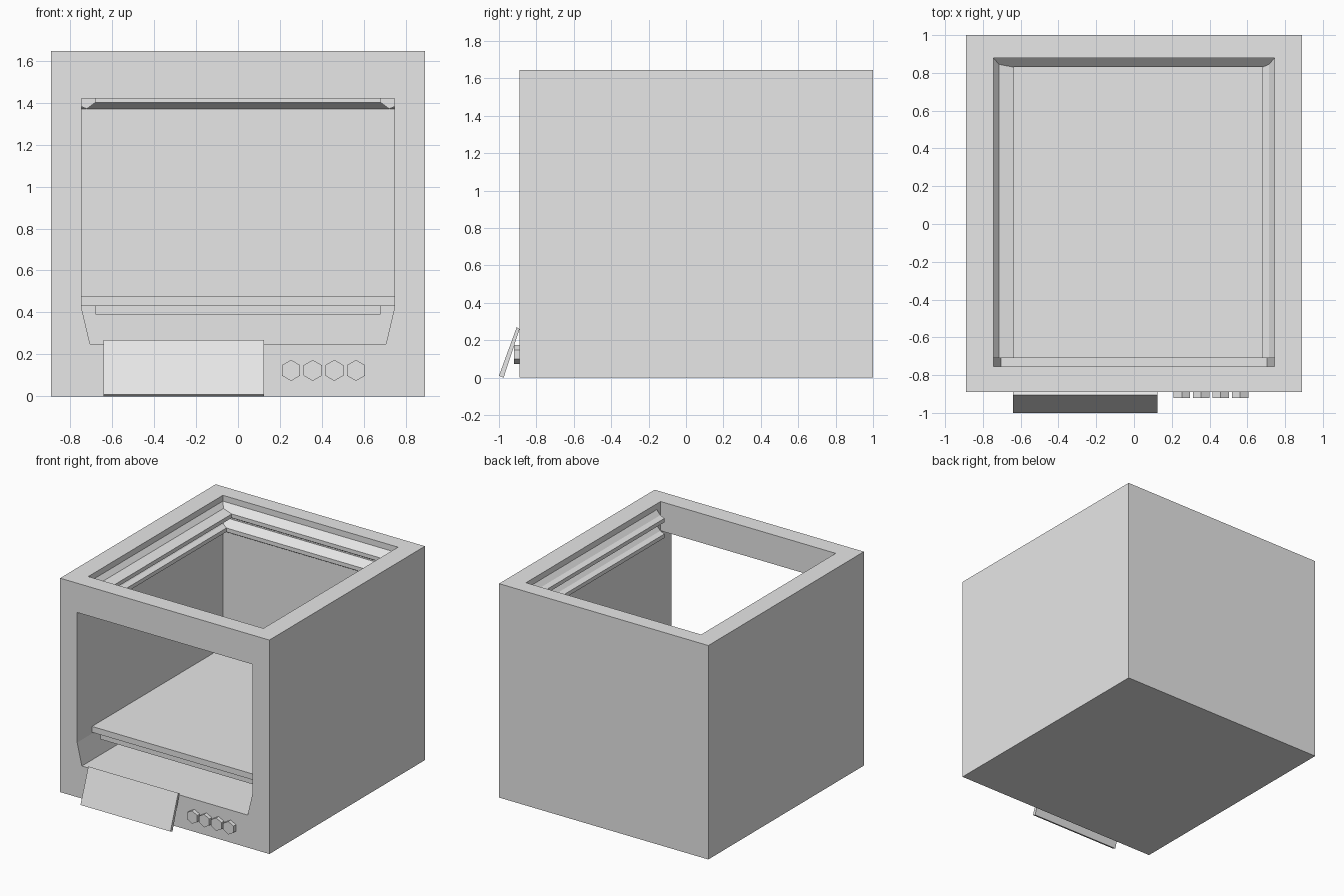
import bpy, bmesh, math
from mathutils import Vector

cube = bpy.data.objects.get("Cube")
if cube:
    bpy.data.objects.remove(cube)

grey = bpy.data.materials.new("light grey")
grey.use_nodes = True
grey.diffuse_color = (0.8, 0.8, 0.8, 1)
grey.node_tree.nodes["Principled BSDF"].inputs["Base Color"].default_value = grey.diffuse_color


def prism(name, profile, axis, start, end):
    """Extrude a 2D profile along 'x' (profile is y, z) or 'y' (profile is x, z)."""
    bm = bmesh.new()

    def place(a, b, along):
        return Vector((along, a, b)) if axis == 'x' else Vector((a, along, b))

    face = bm.faces.new([bm.verts.new(place(a, b, start)) for a, b in profile])
    new = bmesh.ops.extrude_face_region(bm, geom=[face])["geom"]
    moved = [v for v in new if isinstance(v, bmesh.types.BMVert)]
    bmesh.ops.translate(bm, verts=moved, vec=place(0, 0, end - start))
    bmesh.ops.recalc_face_normals(bm, faces=bm.faces)
    mesh = bpy.data.meshes.new(name)
    bm.to_mesh(mesh)
    bm.free()
    mesh.materials.append(grey)
    obj = bpy.data.objects.new(name, mesh)
    bpy.context.collection.objects.link(obj)
    return obj


def rect(a0, a1, b0, b1):
    return [(a0, b0), (a1, b0), (a1, b1), (a0, b1)]


# Main dimensions
W, FRONT, BACK, TOP = 0.89, -0.89, 1.0, 1.645
IN, IN_FRONT, IN_BACK = 0.745, -0.755, 0.88
SHELF_FRONT = -0.71

# Casing: channel open at the top, closed by a back panel and a front beam
cavity = [(-IN, TOP), (-IN, 0.42), (-0.705, 0.25), (0.705, 0.25), (IN, 0.42), (IN, TOP)]
prism("casing", [(-W, TOP), (-W, 0), (W, 0), (W, TOP)] + cavity[::-1], 'y', FRONT, BACK)
prism("back_panel", cavity, 'y', IN_BACK, BACK)
prism("front_beam", rect(-IN, IN, 1.42, TOP), 'y', FRONT, IN_FRONT)

# Cooking shelf with a narrower slab beneath it
prism("shelf", rect(-IN, IN, 0.43, 0.475), 'y', SHELF_FRONT, IN_BACK)
prism("shelf_support", rect(-0.68, 0.68, 0.39, 0.43), 'y', SHELF_FRONT + 0.01, IN_BACK)

# Rails: (depth from wall, height) profiles on the side and back walls
lower = [(0, 1.38), (0.025, 1.37), (0.065, 1.4), (0.065, 1.43), (0.03, 1.445), (0, 1.48)]
upper = [(d, z + 0.12) for d, z in lower]
upper_wide = [(d * 1.7 if d > 0.04 else d, z) for d, z in upper]
back_rail = [(0, 1.37), (0.05, 1.4), (0.05, 1.43), (0, 1.48)]

for side, label, rails in ((-1, "right", (lower, upper_wide)), (1, "left", (lower, upper))):
    for level, profile in zip(("lower", "upper"), rails):
        prism(f"{level}_{label}_rail", [(side * (IN - d), z) for d, z in profile],
              'y', SHELF_FRONT, IN_BACK)
for level, lift in (("lower", 0), ("upper", 0.12)):
    prism(f"{level}_back_rail", [(IN_BACK - d, z + lift) for d, z in back_rail], 'x', -IN, IN)

# Tilted front flap
prism("front_flap", [(-1, 0.01), (-0.975, 0), (FRONT, 0.26), (-0.905, 0.27)], 'x', -0.64, 0.125)

# Hexagonal control knobs
for i in range(4):
    cx = 0.253 + i * 0.103
    hexagon = [(cx + 0.05 * math.sin(k * math.pi / 3), 0.124 + 0.05 * math.cos(k * math.pi / 3))
               for k in range(6)]
    prism(f"knob_{i + 1}", hexagon, 'y', -0.92, FRONT)
